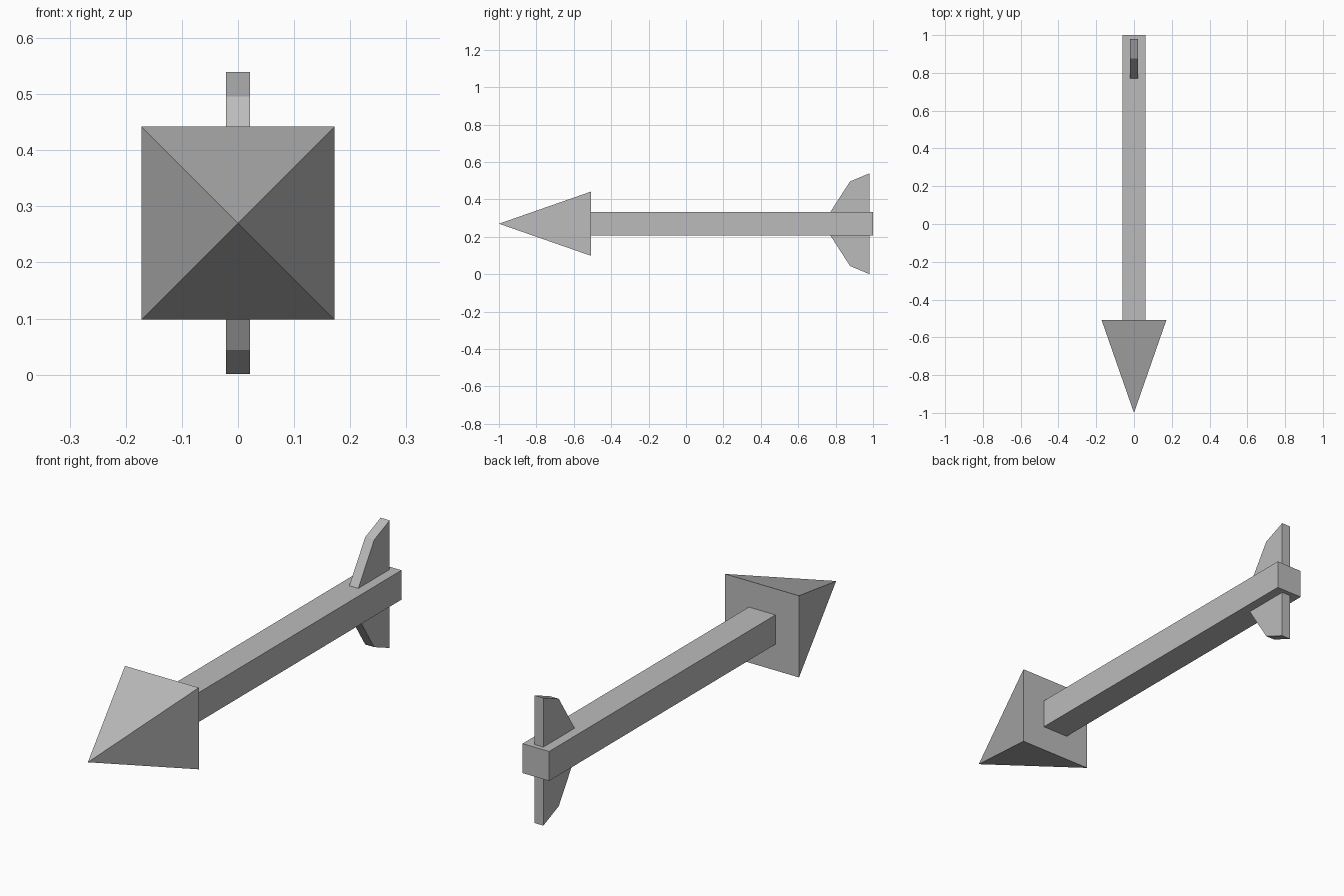
import bpy, bmesh
from mathutils import Matrix, Vector

cube = bpy.data.objects.get("Cube")
if cube:
    bpy.data.objects.remove(cube, do_unlink=True)

MID = 0.27      # height of the arrow's axis
HEAD_Y = -0.507  # where the head meets the shaft

grey = bpy.data.materials.new("plain_grey")
grey.use_nodes = True
grey.diffuse_color = (0.5, 0.5, 0.5, 1)
grey.node_tree.nodes["Principled BSDF"].inputs["Base Color"].default_value = grey.diffuse_color


def add_part(name, bm):
    bmesh.ops.recalc_face_normals(bm, faces=bm.faces)
    mesh = bpy.data.meshes.new(name)
    bm.to_mesh(mesh)
    bm.free()
    mesh.materials.append(grey)
    obj = bpy.data.objects.new(name, mesh)
    bpy.context.collection.objects.link(obj)


# Square shaft
bm = bmesh.new()
bmesh.ops.create_cube(bm, size=1, matrix=Matrix.Translation((0, (1 + HEAD_Y) / 2, MID))
                      @ Matrix.Diagonal((0.124, 1 - HEAD_Y, 0.124, 1)))
add_part("shaft", bm)

# Pyramid head pointing forward
bm = bmesh.new()
r = 0.172
base = [bm.verts.new((x, HEAD_Y, MID + z)) for x, z in ((-r, -r), (r, -r), (r, r), (-r, r))]
tip = bm.verts.new((0, -1, MID))
bm.faces.new(base)
for i in range(4):
    bm.faces.new((base[i], base[i - 1], tip))
add_part("head", bm)

# Swept fins above and below the shaft, as (y, distance from axis)
fin = [(0.77, 0.06), (0.877, 0.226), (0.98, 0.269), (0.98, 0.06)]
for name, side in (("upper_fin", 1), ("lower_fin", -1)):
    bm = bmesh.new()
    face = bm.faces.new([bm.verts.new((-0.021, y, MID + side * d)) for y, d in fin])
    out = bmesh.ops.extrude_face_region(bm, geom=[face])
    bmesh.ops.translate(bm, vec=Vector((0.042, 0, 0)),
                        verts=[v for v in out["geom"] if isinstance(v, bmesh.types.BMVert)])
    add_part(name, bm)
